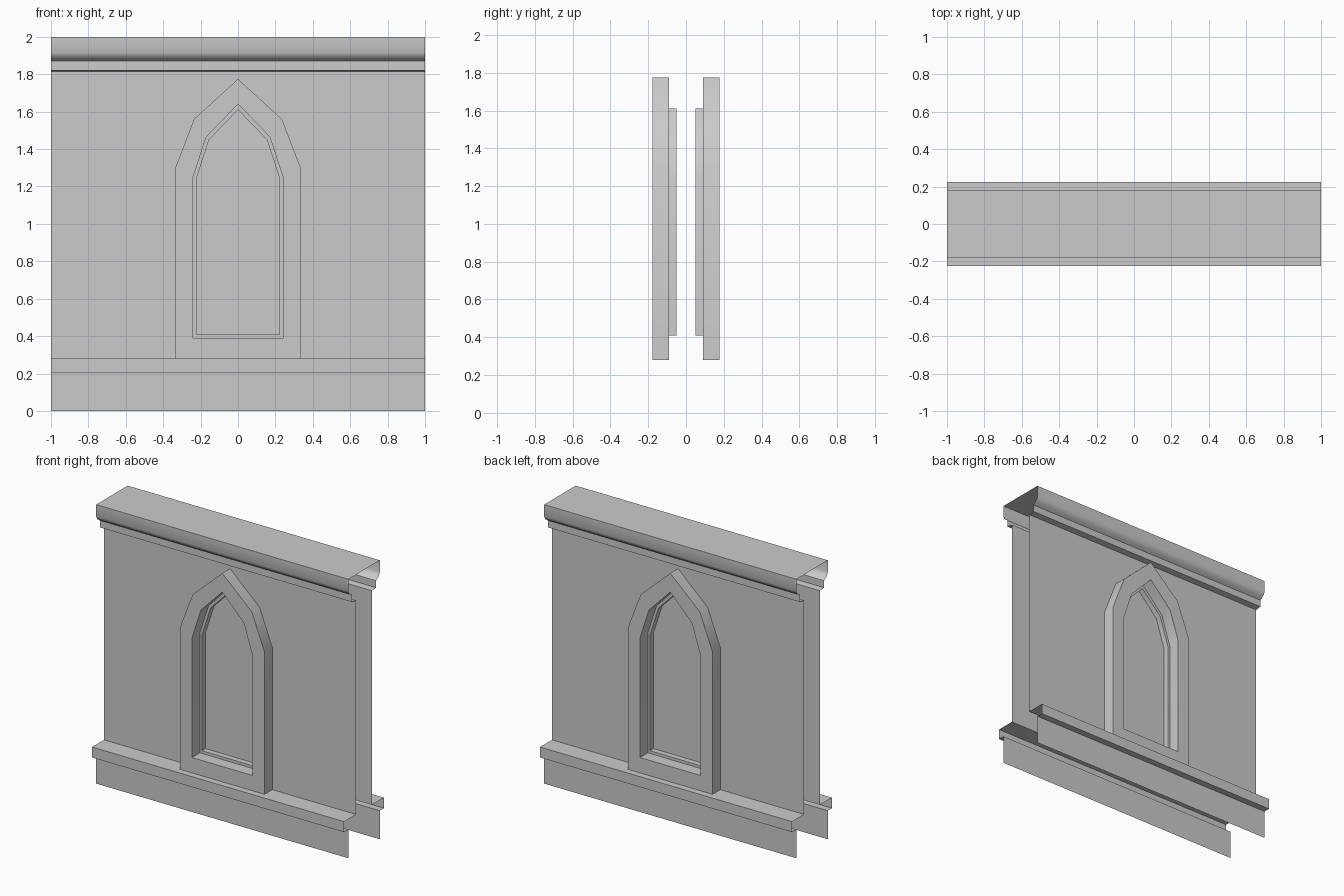
import bpy
from math import radians

if "Cube" in bpy.data.objects:
    bpy.data.objects.remove(bpy.data.objects["Cube"])


def make(name, verts, faces):
    """Front half mesh, mirrored to the back across y = 0."""
    mesh = bpy.data.meshes.new(name)
    mesh.from_pydata(verts, [], faces)
    mesh.shade_smooth()
    mesh.set_sharp_from_angle(angle=radians(30))
    obj = bpy.data.objects.new(name, mesh)
    bpy.context.collection.objects.link(obj)
    mod = obj.modifiers.new("mirror_to_back", 'MIRROR')
    mod.use_axis = (False, True, False)
    return obj


def moulding(name, profile):
    """Sweep a (depth, z) profile along the full width, open at the ends."""
    verts = [(x, -d, z) for d, z in profile for x in (-1, 1)]
    faces = [(2 * i, 2 * i + 1, 2 * i + 3, 2 * i + 2) for i in range(len(profile) - 1)]
    return make(name, verts, faces)


def arch(half, apex):
    """Pointed outline, counter-clockwise from bottom right."""
    return half + [(0, apex)] + [(-x, z) for x, z in reversed(half)]


outer = arch([(.335, .28), (.335, 1.30), (.235, 1.56)], 1.775)
inner = arch([(.24, .39), (.24, 1.25), (.17, 1.465)], 1.64)
pane = arch([(.223, .41), (.223, 1.24), (.155, 1.45)], 1.61)

# Plinth with projecting ledge
moulding("base_ledge", [(.178, 0), (.178, .205), (.225, .205), (.225, .28), (.09, .28)])

# Cornice with rounded lower edge and fillet, flat top
moulding("cornice", [(.09, 1.815), (.135, 1.82), (.135, 1.87), (.155, 1.883),
                     (.171, 1.898), (.178, 1.915), (.178, 2), (0, 2)])

# Wall sheets, notched around the window
outline = [(-1, .28)] + outer[::-1] + [(1, .28), (1, 1.815), (-1, 1.815)]
make("wall", [(x, -.09, z) for x, z in outline], [tuple(range(len(outline)))])

# Window surround: stepped rings from the wall face in to the pane
rings = [(outer, .09), (outer, .178), (inner, .178), (inner, .09), (pane, .09), (pane, .05)]
n = len(outer)
verts = [(x, -d, z) for ring, d in rings for x, z in ring]
faces = []
for r in range(len(rings) - 1):
    for i in range(n):
        j = (i + 1) % n
        faces.append((r * n + i, r * n + j, (r + 1) * n + j, (r + 1) * n + i))
make("window_frame", verts, faces)

# Window pane
make("window_pane", [(x, -.05, z) for x, z in pane], [tuple(range(n))])
